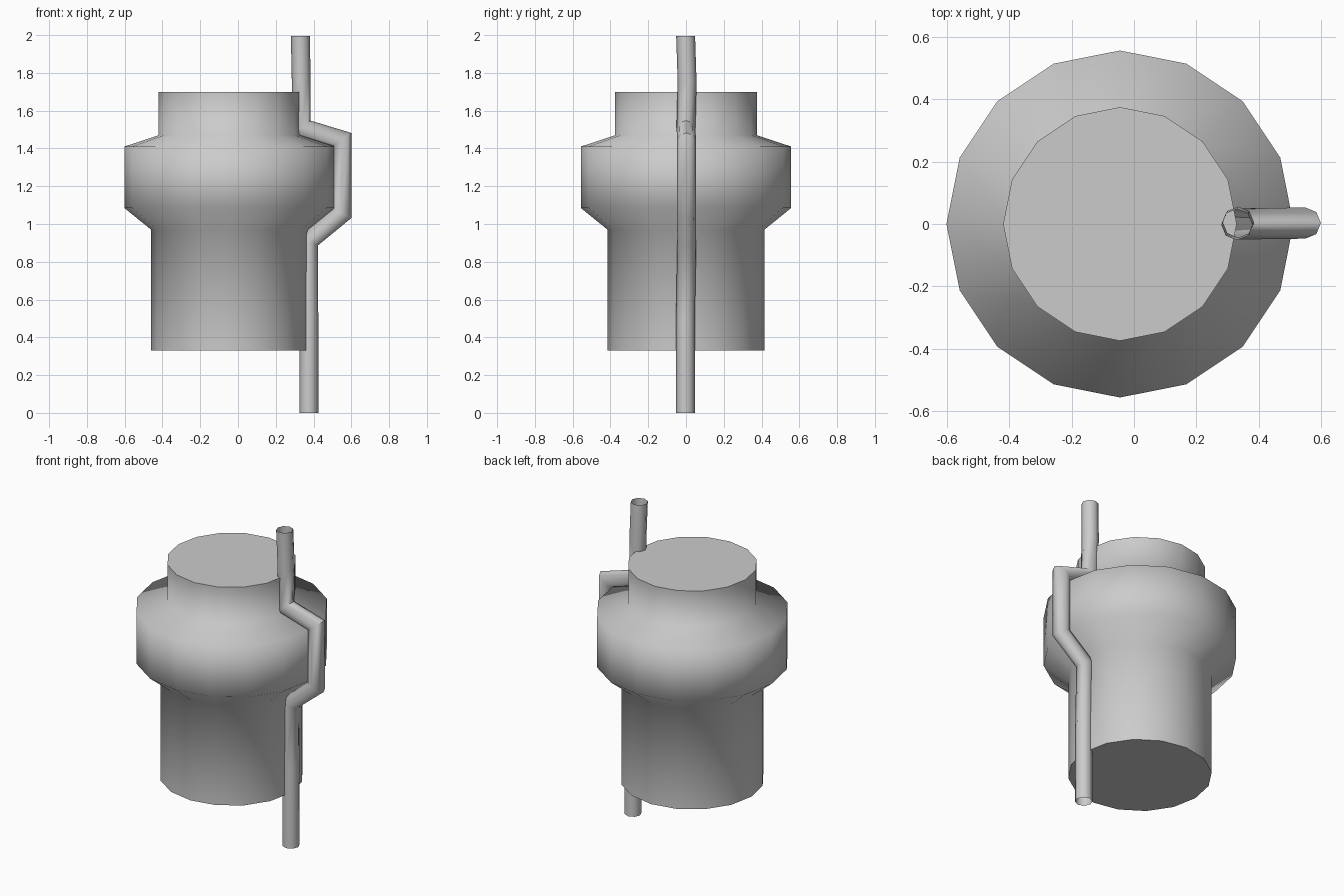
import bpy
import bmesh
from math import cos, sin, pi, radians
from mathutils import Vector

cube = bpy.data.objects.get("Cube")
if cube:
    bpy.data.objects.remove(cube, do_unlink=True)

grey = bpy.data.materials.new("plain grey")
grey.use_nodes = True
COLOUR = (0.6, 0.6, 0.6, 1)
grey.diffuse_color = COLOUR
grey.node_tree.nodes["Principled BSDF"].inputs["Base Color"].default_value = COLOUR


def loft(name, rings, caps, angle):
    """Skin a list of point rings into one smooth-shaded object."""
    bm = bmesh.new()
    loops = [[bm.verts.new(p) for p in ring] for ring in rings]
    for a, b in zip(loops, loops[1:]):
        n = len(a)
        for i in range(n):
            j = (i + 1) % n
            bm.faces.new((a[i], a[j], b[j], b[i]))
    if caps:
        bm.faces.new(loops[0][::-1])
        bm.faces.new(loops[-1])
    bmesh.ops.recalc_face_normals(bm, faces=bm.faces)
    mesh = bpy.data.meshes.new(name)
    bm.to_mesh(mesh)
    bm.free()
    mesh.materials.append(grey)
    obj = bpy.data.objects.new(name, mesh)
    bpy.context.collection.objects.link(obj)
    bpy.ops.object.select_all(action='DESELECT')
    obj.select_set(True)
    bpy.context.view_layer.objects.active = obj
    bpy.ops.object.shade_smooth_by_angle(angle=radians(angle))
    return obj


def circle(centre, u, v, sides):
    return [centre + u * cos(2 * pi * i / sides) + v * sin(2 * pi * i / sides)
            for i in range(sides)]


X, Y = Vector((1, 0, 0)), Vector((0, 1, 0))

# Bulging vessel: (radius, height) profile
profile = [(0.415, 0.33), (0.415, 0.97), (0.557, 1.085),
           (0.557, 1.41), (0.375, 1.47), (0.375, 1.70)]
loft("vessel_body", [circle(Vector((-0.045, 0, z)), X * r, Y * r, 16)
                     for r, z in profile], True, 80)

# Open-ended pipe following the vessel's side, mitred at each bend
R = 0.05
path = [Vector(p) for p in [
    (0.375, -0.003, 0), (0.375, -0.003, 0.5), (0.373, 0.004, 0.91),
    (0.55, 0.003, 1.055), (0.55, 0.003, 1.445), (0.335, 0, 1.51),
    (0.335, 0.006, 1.75), (0.33, -0.002, 1.995)]]
rings = []
for i, p in enumerate(path):
    before = (p - path[max(i - 1, 0)]).normalized()
    after = (path[min(i + 1, len(path) - 1)] - p).normalized()
    tangent = (before + after).normalized()
    stretch = 1 / max(tangent.dot(after or before), 0.5)
    if i in (0, len(path) - 1):
        stretch = 1
    across = Y.cross(tangent).normalized()
    rings.append(circle(p, across * R * stretch, Y * R, 8))
loft("side_pipe", rings, False, 60)
